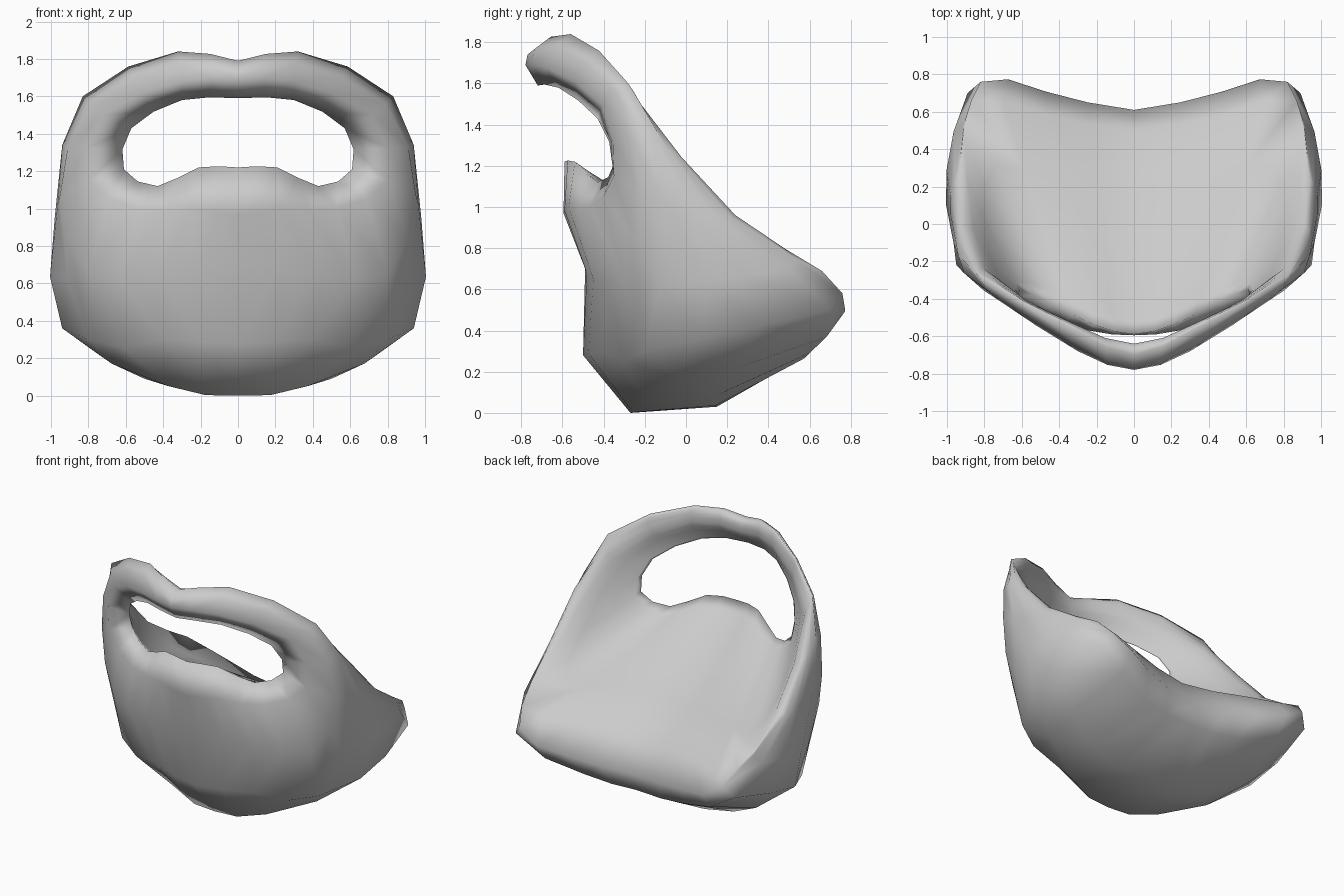
import bpy, bmesh, math
from mathutils import Vector

cube = bpy.data.objects.get("Cube")
if cube:
    bpy.data.objects.remove(cube, do_unlink=True)

STEPS = 2        # subdivisions between neighbouring guide points
SCOOP = 0.04     # hollowness of the back, relative to its span

# Guide curves, each running from moustache centre round the side to chin centre
mouth_edge = [(0, -.72, 1.59), (.3, -.62, 1.58), (.57, -.43, 1.43), (.61, -.35, 1.21),
              (.43, -.43, 1.12), (.21, -.54, 1.22), (0, -.59, 1.22)]
lip_ridge = [(0, -.78, 1.69), (.3, -.68, 1.68), (.72, -.41, 1.5), (.8, -.35, 1.15),
             (.53, -.47, 1), (.24, -.57, 1), (0, -.595, .97)]
front_bulge = [(0, -.77, 1.74), (.31, -.64, 1.78), (.79, -.35, 1.56), (.95, -.22, 1.08),
               (.8, -.3, .65), (.42, -.45, .65), (0, -.49, .7)]
chin_edge = [(0, -.7, 1.79), (.32, -.56, 1.84), (.83, -.28, 1.6), (.965, -.1, 1.02),
             (.8, -.2, .3), (.4, -.41, .3), (0, -.5, .28)]
jaw_edge = [(0, -.66, 1.78), (.33, -.54, 1.82), (.83, -.26, 1.57), (.98, .05, .95),
            (.94, .08, .36), (.37, -.2, .05), (0, -.27, 0)]
jaw_under = [(0, -.64, 1.76), (.33, -.53, 1.79), (.83, -.25, 1.54), (.98, .15, .94),
             (.95, .35, .42), (.5, .16, .09), (0, .15, .03)]
lower_back = [(0, -.64, 1.73), (.33, -.53, 1.76), (.82, -.24, 1.51), (.96, .22, .95),
              (.89, .7, .5), (.4, .6, .29), (0, .57, .27)]
back_edge = [(0, -.64, 1.7), (.33, -.53, 1.73), (.8, -.24, 1.48), (.94, .24, .96),
             (.82, .76, .58), (.48, .71, .45), (0, .61, .4)]
back_rim = [(0, -.65, 1.67), (.33, -.54, 1.7), (.77, -.26, 1.44), (.89, .23, .96),
            (.87, .66, .69), (.47, .58, .65), (0, .5, .61)]


def curve_point(a, b, c, d, t):
    """Smooth interpolation between b and c."""
    return b + 0.5 * t * (c - a + t * (2 * a - 5 * b + 4 * c - d
                                       + t * (3 * (b - c) + d - a)))


def mirrored(p):
    return Vector((-p.x, p.y, p.z))


def smooth_open(points):
    """Refine a guide curve whose ends cross the mirror plane."""
    pts = [mirrored(points[1])] + points + [mirrored(points[-2])]
    out = [curve_point(*pts[i:i + 4], k / STEPS)
           for i in range(len(pts) - 3) for k in range(STEPS)]
    return out + [points[-1]]


def scooped(rim, edge, t):
    """Point on the hollow back between its rim and the mouth."""
    p = rim.lerp(edge, t)
    depth = SCOOP * (rim - edge).length * math.sin(math.pi * t)
    return p - Vector((0, 0.5, 0.85)) * depth


guides = [[Vector(p) for p in g] for g in
          (mouth_edge, lip_ridge, front_bulge, chin_edge, jaw_edge, jaw_under,
           lower_back, back_edge, back_rim)]
for t in (0.3, 0.62, 0.92):
    guides.append([scooped(r, e, t) for r, e in zip(guides[8], guides[0])])

# Loft one half of the beard as cross-sections around the mouth opening
sections = zip(*[smooth_open(g) for g in guides])
bm = bmesh.new()
grid = [[bm.verts.new(p) for p in s] for s in sections]
for s in (grid[0], grid[-1]):
    for v in s:
        v.co.x = 0
for s, nxt in zip(grid, grid[1:]):
    for i in range(len(s)):
        j = (i + 1) % len(s)
        bm.faces.new((s[i], s[j], nxt[j], nxt[i]))
bmesh.ops.recalc_face_normals(bm, faces=bm.faces)
# The outermost side face must point away from the middle
side = max(bm.faces, key=lambda f: f.calc_center_median().x)
if side.normal.x < 0:
    bmesh.ops.reverse_faces(bm, faces=bm.faces)

mesh = bpy.data.meshes.new("beard")
bm.to_mesh(mesh)
bm.free()
beard = bpy.data.objects.new("beard", mesh)
bpy.context.collection.objects.link(beard)

# Other half
mirror = beard.modifiers.new("Mirror", "MIRROR")
mirror.use_clip = True
mirror.merge_threshold = 0.001

# Plain grey
grey = bpy.data.materials.new("plain grey")
grey.use_nodes = True
colour = (0.6, 0.6, 0.6, 1)
grey.diffuse_color = colour
grey.node_tree.nodes["Principled BSDF"].inputs["Base Color"].default_value = colour
mesh.materials.append(grey)
mesh.polygons.foreach_set("use_smooth", [True] * len(mesh.polygons))
